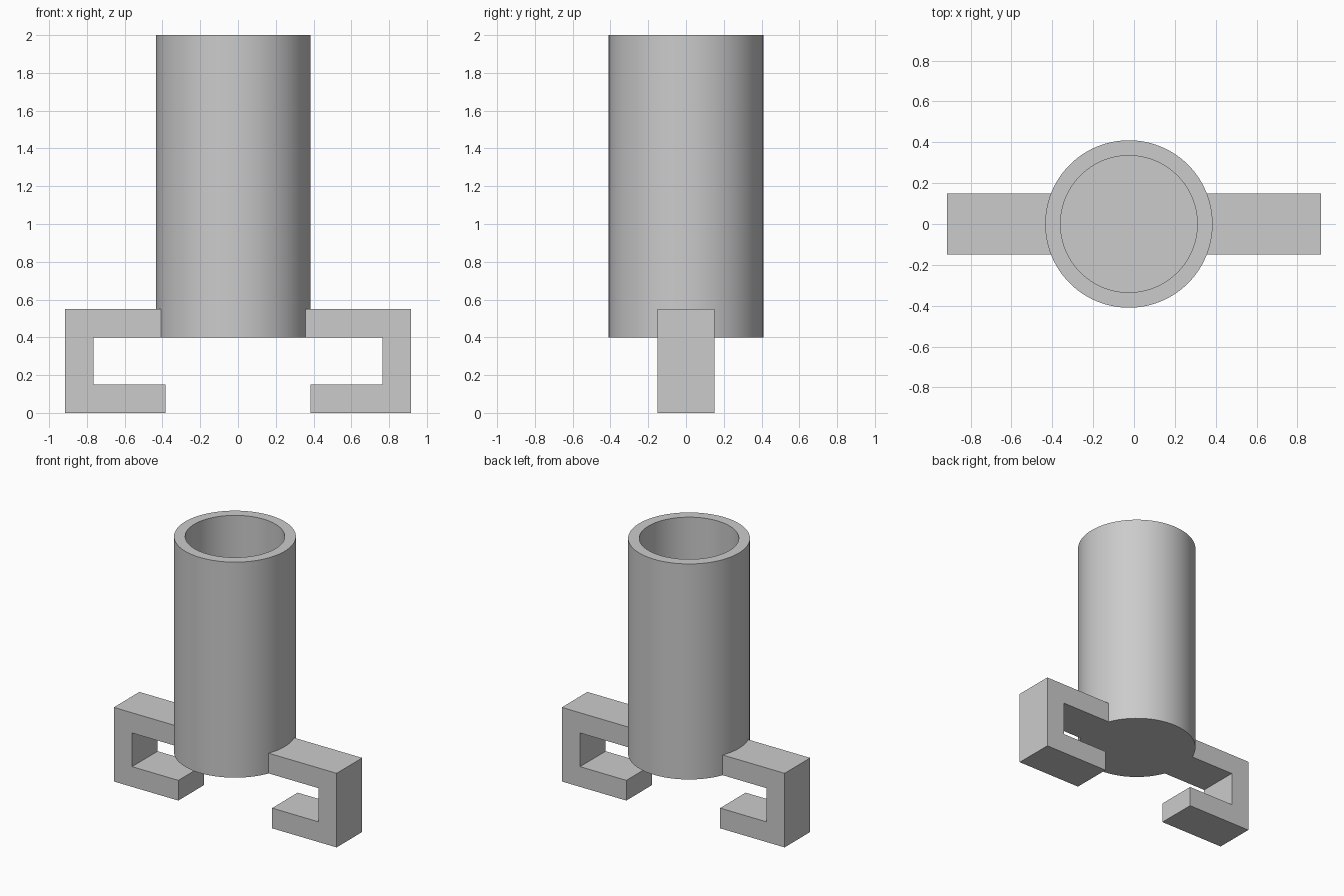
import bpy
import bmesh
from math import cos, sin, tau

if "Cube" in bpy.data.objects:
    bpy.data.objects.remove(bpy.data.objects["Cube"])

TUBE_X, OUTER, INNER = -0.025, 0.41, 0.335
SEGMENTS = 96

grey = bpy.data.materials.new("light grey")
grey.use_nodes = True
grey.diffuse_color = (0.6, 0.6, 0.6, 1)
grey.node_tree.nodes["Principled BSDF"].inputs["Base Color"].default_value = (0.6, 0.6, 0.6, 1)


def make_object(name, bm):
    bmesh.ops.recalc_face_normals(bm, faces=bm.faces)
    mesh = bpy.data.meshes.new(name)
    bm.to_mesh(mesh)
    bm.free()
    mesh.materials.append(grey)
    obj = bpy.data.objects.new(name, mesh)
    bpy.context.collection.objects.link(obj)
    return obj


def lathe(name, profile):
    """Skin rings of (radius, height) and cap the first and last ring."""
    bm = bmesh.new()
    angles = [tau * i / SEGMENTS for i in range(SEGMENTS)]
    rings = [[bm.verts.new((TUBE_X + r * cos(a), r * sin(a), z)) for a in angles]
             for r, z in profile]
    for low, high in zip(rings, rings[1:]):
        for i in range(SEGMENTS):
            j = (i + 1) % SEGMENTS
            bm.faces.new((low[i], low[j], high[j], high[i]))
    bm.faces.new(rings[0])
    bm.faces.new(rings[-1])
    return make_object(name, bm)


def activate(obj):
    bpy.ops.object.select_all(action='DESELECT')
    obj.select_set(True)
    bpy.context.view_layer.objects.active = obj


# Open cup with a closed floor
tube = lathe("tube", [(OUTER, 0.4), (OUTER, 2), (INNER, 2), (INNER, 0.475)])
activate(tube)
bpy.ops.object.shade_smooth_by_angle()

# Helper that trims the arms to the curve of the tube
cutter = lathe("arm_cutter", [(OUTER, 0.3), (OUTER, 0.7)])
cutter.hide_render = True

# C-shaped clips, one on each side
HOOK = [(0.2, 0.4), (0.765, 0.4), (0.765, 0.15), (0.385, 0.15),
        (0.385, 0), (0.915, 0), (0.915, 0.55), (0.2, 0.55)]
for side, name in ((1, "left_clip"), (-1, "right_clip")):
    bm = bmesh.new()
    face = bm.faces.new([bm.verts.new((side * x, -0.15, z)) for x, z in HOOK])
    extruded = bmesh.ops.extrude_face_region(bm, geom=[face])
    bmesh.ops.translate(bm, vec=(0, 0.3, 0), verts=[
        v for v in extruded["geom"] if isinstance(v, bmesh.types.BMVert)])
    clip = make_object(name, bm)
    trim = clip.modifiers.new("trim to tube", 'BOOLEAN')
    trim.operation = 'DIFFERENCE'
    trim.solver = 'EXACT'
    trim.object = cutter
    activate(clip)
    bpy.ops.object.modifier_apply(modifier=trim.name)

bpy.data.objects.remove(cutter)
